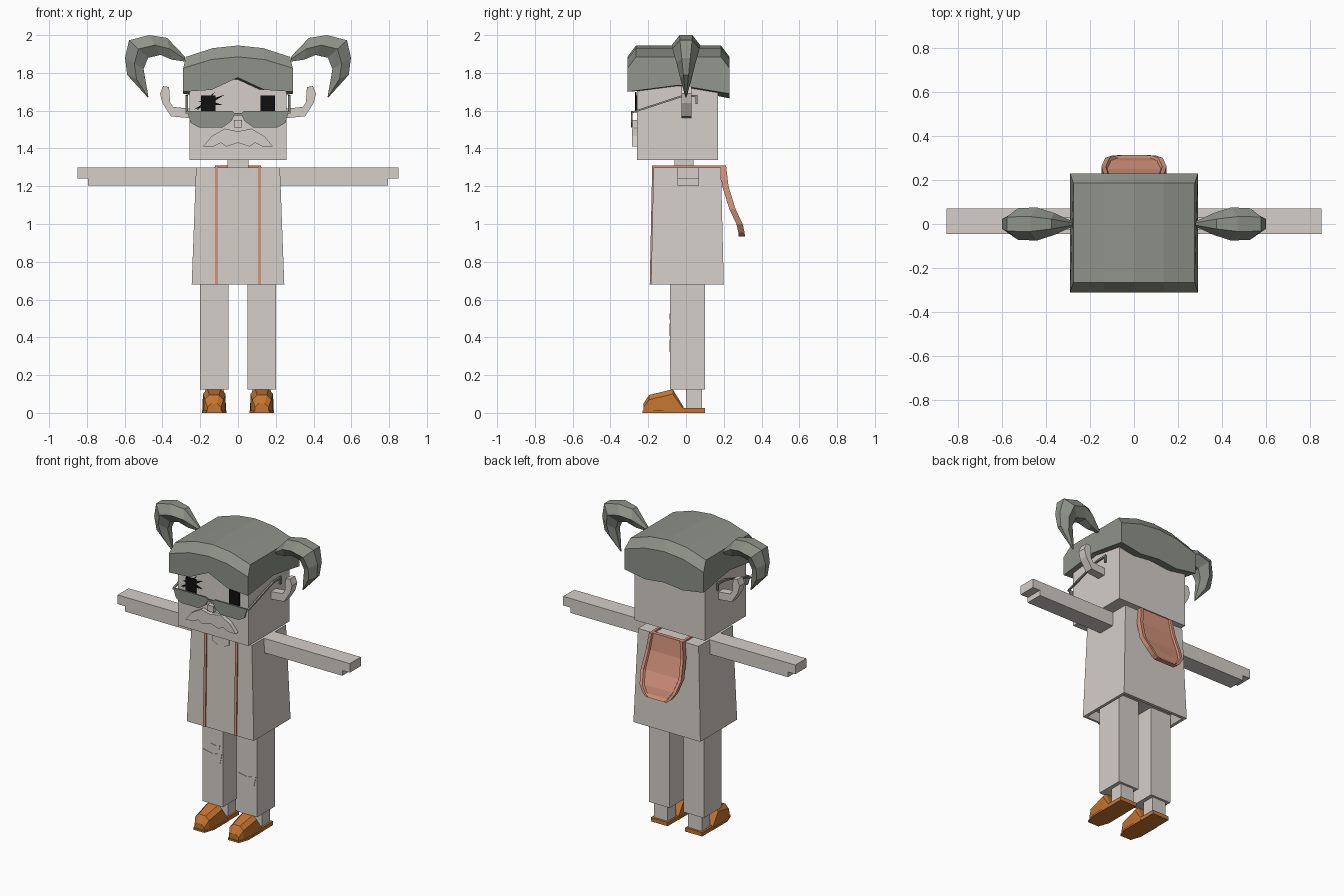
import bpy, bmesh

cube = bpy.data.objects.get("Cube")
if cube:
    bpy.data.objects.remove(cube, do_unlink=True)


def material(name, r, g, b):
    m = bpy.data.materials.new(name)
    m.use_nodes = True
    m.diffuse_color = (r, g, b, 1)
    m.node_tree.nodes["Principled BSDF"].inputs["Base Color"].default_value = (r, g, b, 1)
    return m


pale = material("pale grey", 0.66, 0.62, 0.58)
sage = material("sage grey", 0.27, 0.29, 0.25)
salmon = material("salmon", 0.66, 0.29, 0.20)
leather = material("tan leather", 0.56, 0.18, 0.03)
black = material("black", 0.005, 0.005, 0.005)


def loft(name, loops, mat, flip=1):
    """Skin equal-length closed loops of points and cap both ends."""
    bm = bmesh.new()
    rows = [[bm.verts.new((flip * x, y, z)) for x, y, z in loop] for loop in loops]
    n = len(rows[0])
    for a, b in zip(rows, rows[1:]):
        for i in range(n):
            j = (i + 1) % n
            bm.faces.new((a[i], a[j], b[j], b[i]))
    bm.faces.new(rows[0])
    bm.faces.new(rows[-1])
    bmesh.ops.recalc_face_normals(bm, faces=bm.faces)
    me = bpy.data.meshes.new(name)
    bm.to_mesh(me)
    bm.free()
    me.materials.append(mat)
    ob = bpy.data.objects.new(name, me)
    bpy.context.scene.collection.objects.link(ob)
    return ob


def rect(x0, x1, y0, y1, z):
    return [(x0, y0, z), (x1, y0, z), (x1, y1, z), (x0, y1, z)]


def box(name, xs, ys, zs, mat, flip=1):
    return loft(name, [rect(*xs, *ys, z) for z in zs], mat, flip)


def plate(name, outline, y0, y1, mat, flip=1):
    """Extrude an x-z outline from y0 to y1."""
    return loft(name, [[(x, y, z) for x, z in outline] for y in (y0, y1)], mat, flip)


def rod(name, path, x, h, mat, flip=1):
    """Square rod along a y-z path at a fixed x."""
    return loft(name, [[(x - h, y, z - h), (x + h, y, z - h), (x + h, y + h, z + h),
                        (x - h, y + h, z + h)] for y, z in path], mat, flip)


# Head and neck
box("head", (-.258, .258), (-.26, .17), (1.34, 1.85), pale)
box("neck", (-.055, .055), (-.06, .04), (1.28, 1.35), pale)

# Torso: tapered shell with a recess under the hem
loft("torso", [rect(-.2, .2, -.15, .16, .73), rect(-.225, .225, -.17, .18, .68),
               rect(-.245, .245, -.185, .2, .68), rect(-.222, .222, -.172, .185, 1.3)], pale)
plate("neckline", [(-.06, 1.298), (-.06, 1.26), (0, 1.23), (.06, 1.26), (.06, 1.298)],
      -.18, -.17, pale)

# Hair cap: cross sections from side to side, arched top and notched fringe
columns = []
for x, front, back in ((-.29, 1.7, 1.69), (-.14, 1.71, 1.665), (0, 1.775, 1.68),
                       (.14, 1.71, 1.665), (.29, 1.7, 1.69)):
    band = 1.825 + .06 * (1 - (x / .29) ** 2)
    side = 1.735 if abs(x) > .2 else 1.72
    tx = x * .95
    columns.append([(x, -.31, front), (x, -.31, band), (tx, -.265, band + .06),
                    (tx, .185, band + .06), (x, .23, band), (x, .23, back), (x, -.04, side)])
loft("hair_cap", columns, sage)

# Pigtail sections: outer x, z, inner x, z, half width
TAIL = ((.28, 1.885, .28, 1.86, .012), (.375, 1.985, .35, 1.87, .05),
        (.47, 2.0, .41, 1.895, .075), (.577, 1.973, .476, 1.88, .072),
        (.598, 1.88, .5, 1.82, .05), (.587, 1.79, .487, 1.745, .03),
        (.478, 1.67, .474, 1.672, .003))
EAR = [(.25, 1.56), (.355, 1.57), (.4, 1.64), (.413, 1.69), (.397, 1.73), (.365, 1.725),
       (.36, 1.645), (.344, 1.62), (.25, 1.61)]
LENS = [(.015, 1.585), (.03, 1.597), (.27, 1.597), (.25, 1.535), (.21, 1.512),
        (.08, 1.512), (.035, 1.545)]

for label, s in (("left_", 1), ("right_", -1)):
    loops = []
    for ox, oz, ix, iz, w in TAIL:
        mx, mz = (ox + ix) / 2, (oz + iz) / 2
        loops.append([(ox, -.45 * w, oz), (ox, .45 * w, oz), (mx, w, mz),
                      (ix, .45 * w, iz), (ix, -.45 * w, iz), (mx, -w, mz)])
    loft(label + "pigtail", loops, sage, s)
    plate(label + "ear", EAR, -.025, .03, pale, s)

    # Eyes and glasses
    box(label + "eye", (.12, .195), (-.268, -.26), (1.59, 1.68), black, s)
    plate(label + "lens", LENS, -.292, -.284, sage, s)
    rod(label + "glasses_arm", [(-.29, 1.59), (-.03, 1.675), (.055, 1.678)], .272, .006, sage, s)
    box(label + "glasses_hook", (.266, .278), (.05, .062), (1.635, 1.684), sage, s)

    # Arms and hands
    box(label + "arm", (.2, .795), (-.045, .07), (1.205, 1.3), pale, s)
    box(label + "hand", (.79, .85), (-.045, .07), (1.24, 1.3), pale, s)

    # Legs and ankles
    box(label + "leg", (.05, .2), (-.085, .1), (.125, .74), pale, s)
    box(label + "ankle", (.075, .175), (0, .085), (.015, .13), pale, s)

    # Shoes: chamfered toe upper, sole and heel
    cx = .126
    upper = []
    for y, w, top in ((-.225, .035, .05), (-.195, .05, .095), (-.07, .06, .125), (-.012, .062, .03)):
        c = min(.025, top * .4)
        upper.append([(cx - w, y, .005), (cx - w, y, top - c), (cx - w + c, y, top),
                      (cx + w - c, y, top), (cx + w, y, top - c), (cx + w, y, .005)])
    loft(label + "shoe_upper", upper, leather, s)
    loft(label + "shoe_sole", [[(cx - .064, -.012, z), (cx - .064, -.16, z), (cx - .04, -.23, z),
                                (cx + .04, -.23, z), (cx + .064, -.16, z), (cx + .064, -.012, z)]
                               for z in (0, .012)], leather, s)
    box(label + "shoe_heel", (cx - .062, cx + .062), (-.015, .1), (0, .025), leather, s)

    # Straps down the chest and over the shoulders
    loft(label + "front_strap", [rect(.105, .122, -.192, -.18, .68),
                                 rect(.105, .122, -.179, -.165, 1.308)], salmon, s)
    box(label + "shoulder_strap", (.105, .122), (-.179, .21), (1.295, 1.31), salmon, s)

# Scratches across the right eye
for a, z0, b, z1 in ((-.235, 1.605, -.07, 1.685), (-.22, 1.6, -.12, 1.7), (-.21, 1.65, -.08, 1.63)):
    plate("eye_scratch", [(a, z0), ((a + b) / 2, (z0 + z1) / 2 + .012), (b, z1),
                          ((a + b) / 2, (z0 + z1) / 2 - .012)], -.269, -.261, black)

# Bridge, nose and moustache
box("glasses_bridge", (-.03, .03), (-.292, -.284), (1.575, 1.588), sage)
box("nose", (-.022, .022), (-.29, -.255), (1.51, 1.55), pale)
half = [(.07, 1.505), (.14, 1.465), (.185, 1.41), (.13, 1.41), (.09, 1.43), (.06, 1.41)]
plate("moustache", [(0, 1.49)] + half + [(0, 1.43)] + [(-x, z) for x, z in reversed(half)],
      -.287, -.255, pale)

# Torn knee patches
for x, z, w in ((-.125, .44, .068), (.125, .355, .066), (-.105, .51, .033)):
    h = w * .5
    plate("knee_patch", [(x - w, z + h), (x - w * .8, z - h), (x + w * .8, z - h), (x + w, z + h),
                         (x, z + h * .6)], -.088, -.08, pale)

# Hood hanging at the back, with a raised rim
hood = []
for w, y, z, d in ((.122, .212, 1.31, .008), (.137, .225, 1.2, .01), (.148, .262, 1.08, .012),
                   (.13, .3, 1.0, .012), (.1, .31, .955, .01), (.075, .312, .935, 0)):
    hood.append([(-w, y, z), (-w + .02, y, z), (-w + .026, y - d, z), (w - .026, y - d, z),
                 (w - .02, y, z), (w, y, z), (w, y - .033, z), (-w, y - .033, z)])
loft("hood", hood, salmon)
